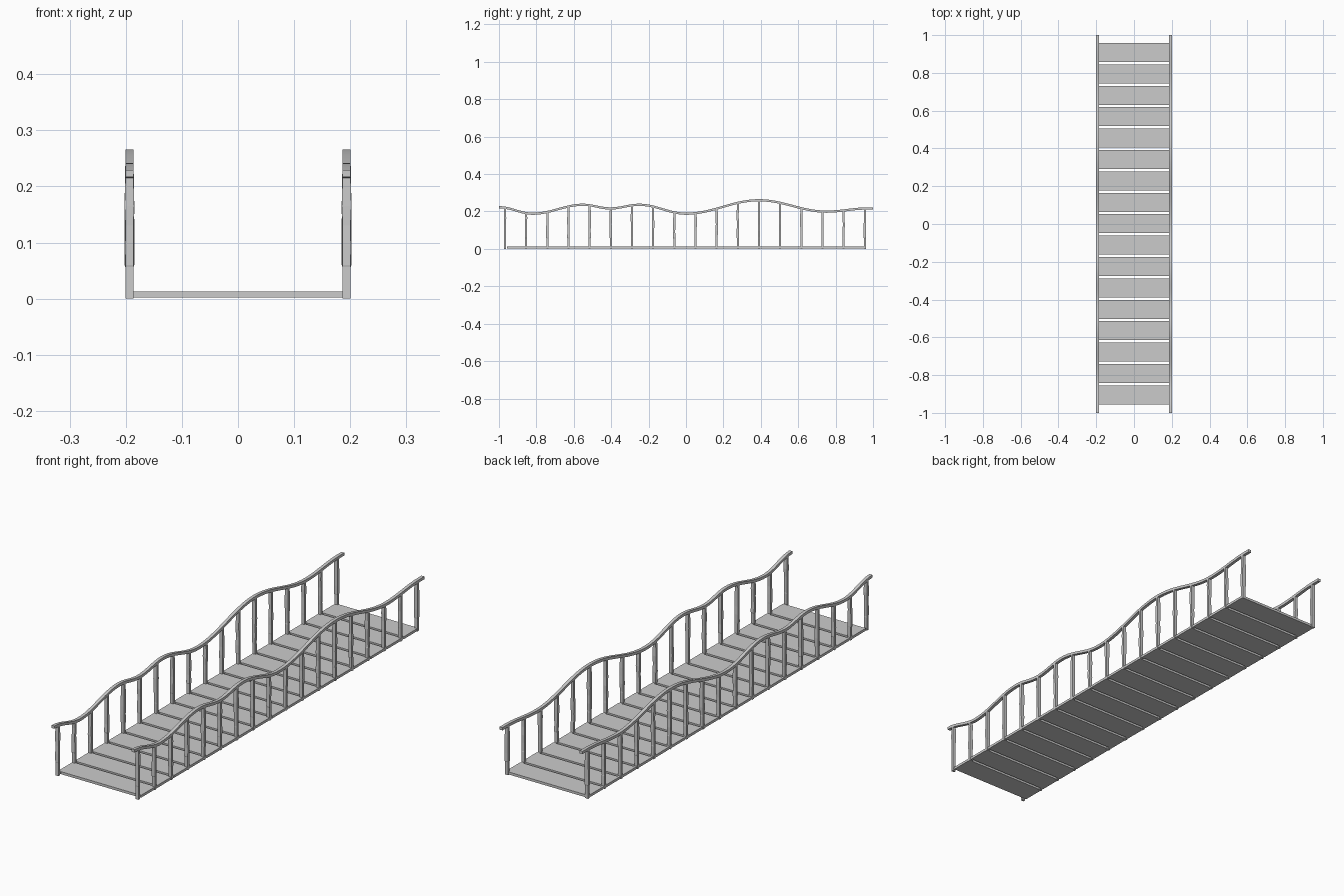
import bpy, bmesh, math, random

if "Cube" in bpy.data.objects:
    bpy.data.objects.remove(bpy.data.objects["Cube"])

random.seed(4)
grey = bpy.data.materials.new("grey")
grey.diffuse_color = (0.6, 0.6, 0.6, 1)
grey.use_nodes = True
grey.node_tree.nodes["Principled BSDF"].inputs["Base Color"].default_value = grey.diffuse_color

# Handrail crests and dips as (y, z)
WAVE = [(-1.0, .223), (-.82, .188), (-.55, .236), (-.405, .216), (-.25, .236),
        (0.0, .188), (.39, .260), (.75, .199), (.97, .216), (1.0, .216)]
RAIL_X, PITCH = 0.1935, 0.1133


def rail_height(y):
    for (y0, z0), (y1, z1) in zip(WAVE, WAVE[1:]):
        if y <= y1:
            t = (1 - math.cos(math.pi * (y - y0) / (y1 - y0))) / 2
            return z0 + (z1 - z0) * t
    return WAVE[-1][1]


def tube(name, rings):
    """Skin a list of four-cornered rings and cap both ends."""
    bm = bmesh.new()
    loops = [[bm.verts.new(p) for p in ring] for ring in rings]
    for a, b in zip(loops, loops[1:]):
        for i in range(4):
            j = (i + 1) % 4
            bm.faces.new((a[i], a[j], b[j], b[i]))
    bm.faces.new(loops[0][::-1])
    bm.faces.new(loops[-1])
    bmesh.ops.recalc_face_normals(bm, faces=bm.faces)
    mesh = bpy.data.meshes.new(name)
    bm.to_mesh(mesh)
    bm.free()
    mesh.materials.append(grey)
    obj = bpy.data.objects.new(name, mesh)
    bpy.context.collection.objects.link(obj)
    return obj


def box(name, x0, x1, y0, y1, z0, z1):
    return tube(name, [[(x0, y, z0), (x1, y, z0), (x1, y, z1), (x0, y, z1)]
                       for y in (y0, y1)])


# Deck planks with narrow gaps
for i in range(17):
    y = 0.908 - PITCH * i
    box("plank", -0.2, 0.2, y - 0.0505, y + 0.0505, 0.002, 0.013)

# Roughly carved profile for each post: half widths at given heights
posts = []
for i in range(18):
    y = -0.968 + 0.1132 * i
    top = rail_height(y)
    posts.append((y, [(0, .0072, 0), (.056, .0072, 0)] +
                  [(z, random.uniform(.0068, .0088), random.uniform(-.001, .001))
                   for z in (.06, .095, .13, .165) if z < top - .02] +
                  [(top, .0070, 0)]))

for side, s in (("left", -1), ("right", 1)):
    # Edge beam
    box(side + "_edge_beam", s * RAIL_X - .006, s * RAIL_X + .006, -.958, .957, .003, .012)

    # Posts
    for y, profile in posts:
        tube(side + "_post",
             [[(s * RAIL_X + a * w, y + shift + b * w * .75, z)
               for a, b in ((-1, -1), (1, -1), (1, 1), (-1, 1))]
              for z, w, shift in profile])

    # Wavy handrail
    rings = []
    for k in range(81):
        y = -1 + k / 40
        z = rail_height(y)
        x = s * RAIL_X
        rings.append([(x - .007, y, z - .006), (x + .007, y, z - .006),
                      (x + .007, y, z + .006), (x - .007, y, z + .006)])
    rail = tube(side + "_handrail", rings)
    bpy.context.view_layer.objects.active = rail
    rail.select_set(True)
    bpy.ops.object.shade_smooth_by_angle()
    rail.select_set(False)
